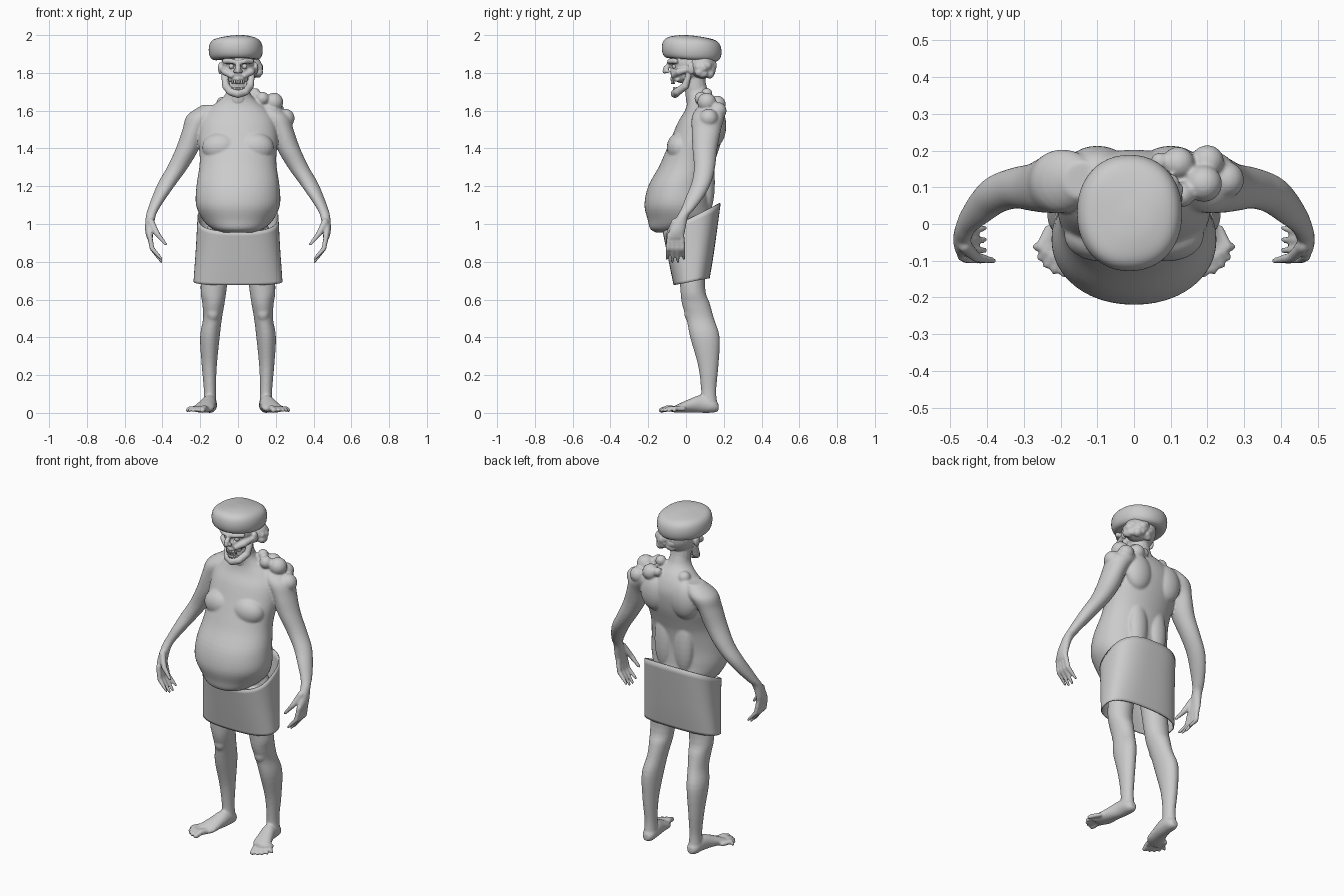
import bpy, bmesh, math, random
from mathutils import Vector, Matrix

random.seed(4)


def curve_pts(secs, sub):
    """Catmull-Rom interpolation of section tuples."""
    out = []
    n = len(secs)
    for i in range(n - 1):
        p0, p1, p2, p3 = (secs[max(0, min(n - 1, i + k))] for k in (-1, 0, 1, 2))
        for j in range(sub):
            t = j / sub
            out.append([0.5 * (2 * b + (c - a) * t + (2 * a - 5 * b + 4 * c - d) * t * t
                               + (3 * b - a - 3 * c + d) * t ** 3)
                        for a, b, c, d in zip(p0, p1, p2, p3)])
    return out + [list(secs[-1])]


def loft(bm, secs, axis='Z', s=1, n=2.0, sides=28, sub=4, cap=True):
    """Sections (x, y, z, half width, half depth[, tilt]); s=-1 mirrors in x."""
    rings = []
    for sec in curve_pts(secs, sub):
        c, (ra, rb) = Vector(sec[:3]), sec[3:5]
        tilt = sec[5] if len(sec) > 5 else 0
        ring = []
        for k in range(sides):
            a = 2 * math.pi * k / sides
            u = math.copysign(abs(math.cos(a)) ** (2 / n), math.cos(a)) * ra
            v = math.copysign(abs(math.sin(a)) ** (2 / n), math.sin(a)) * rb
            p = c + (Vector((u, v, tilt * v)) if axis == 'Z' else Vector((u, 0, v)))
            ring.append(bm.verts.new((p.x * s, p.y, p.z)))
        rings.append(ring)
    for a, b in zip(rings, rings[1:]):
        for k in range(sides):
            m = (k + 1) % sides
            bm.faces.new((a[k], a[m], b[m], b[k]))
    if cap:
        bm.faces.new(rings[0])
        bm.faces.new(rings[-1])


def ball(bm, c, r, s=1):
    r = r if isinstance(r, tuple) else (r, r, r)
    m = Matrix.Translation((c[0] * s, c[1], c[2])) @ Matrix.Diagonal((*r, 1))
    bmesh.ops.create_uvsphere(bm, u_segments=24, v_segments=14, radius=1, matrix=m)


def tube(bm, pts, radii, s=1):
    """Round rod through points, made of tapered pieces with ball joints."""
    for i, p in enumerate(pts):
        ball(bm, p, radii[i], s)
        if i:
            a, b = (Vector((q[0] * s, q[1], q[2])) for q in (pts[i - 1], p))
            rot = (b - a).to_track_quat('Z', 'Y').to_matrix().to_4x4()
            bmesh.ops.create_cone(bm, cap_ends=True, segments=16, radius1=radii[i - 1],
                                  radius2=radii[i], depth=(b - a).length,
                                  matrix=Matrix.Translation((a + b) / 2) @ rot)


def finish(name, bm, voxel=0, smooth=3):
    bmesh.ops.recalc_face_normals(bm, faces=bm.faces)
    me = bpy.data.meshes.new(name)
    bm.to_mesh(me)
    bm.free()
    me.shade_smooth()
    ob = bpy.data.objects.new(name, me)
    bpy.context.collection.objects.link(ob)
    if voxel:
        r = ob.modifiers.new('fuse', 'REMESH')
        r.mode, r.voxel_size, r.use_smooth_shade = 'VOXEL', voxel, True
        m = ob.modifiers.new('soften', 'SMOOTH')
        m.factor, m.iterations = 0.5, smooth
    return ob


# Body: torso with hanging belly
bm = bmesh.new()
loft(bm, [(0, -.10, .955, .08, .06), (0, -.07, .975, .135, .12), (0, -.03, 1.02, .185, .172),
          (0, -.042, 1.1, .222, .178), (0, -.034, 1.2, .22, .166), (0, 0, 1.3, .205, .145),
          (0, .022, 1.36, .203, .14), (0, .055, 1.45, .21, .135), (0, .08, 1.54, .2, .122),
          (0, .092, 1.6, .165, .098), (0, .085, 1.65, .105, .078), (0, .06, 1.7, .06, .06),
          (0, .04, 1.8, .05, .05)], sides=48, n=2.1)
ball(bm, (0, .04, .95), (.17, .10, .12))
for s in (1, -1):
    # Chest, shoulder blades, back muscles
    ball(bm, (.09, -.032, 1.405), (.1, .07, .08), s)
    ball(bm, (.1, .155, 1.52), (.085, .058, .11), s)
    ball(bm, (.065, .11, 1.22), (.06, .043, .17), s)
    # Arm down to the palm
    loft(bm, [(.14, .12, 1.63, .05, .05), (.19, .118, 1.575, .08, .085), (.232, .108, 1.5, .062, .078),
              (.267, .1, 1.4, .062, .066), (.32, .098, 1.3, .056, .056), (.372, .082, 1.22, .05, .052),
              (.412, .05, 1.15, .04, .048), (.448, .01, 1.08, .03, .036), (.462, -.018, 1.04, .026, .031),
              (.47, -.045, .97, .022, .042), (.467, -.055, .925, .016, .044)], s=s)
    # Fingers and thumb
    for k in range(4):
        y0, y1 = -.022 - .022 * k, -.012 - .03 * k
        end = .815 if k in (0, 3) else .8
        tube(bm, [(.468, y0, .94), (.455, (y0 + y1) / 2, .87), (.405, y1, end)], [.014, .013, .008], s)
    tube(bm, [(.46, -.06, 1.01), (.43, -.09, .95), (.383, -.1, .893)], [.019, .015, .009], s)
    # Leg
    loft(bm, [(.1, .03, .95, .08, .08), (.128, .035, .67, .07, .066), (.13, .052, .58, .059, .074),
              (.135, .075, .5, .05, .073), (.149, .1, .4, .052, .078), (.152, .118, .25, .04, .054),
              (.149, .12, .12, .032, .04), (.149, .122, .04, .036, .045)], s=s)
    ball(bm, (.133, .018, .53), (.033, .028, .045), s)
    # Foot and toes
    loft(bm, [(.148, .172, .03, .018, .02), (.148, .145, .037, .036, .036), (.153, .08, .047, .04, .047),
              (.167, .02, .038, .047, .036), (.185, -.04, .024, .056, .023),
              (.2, -.07, .017, .046, .014)], axis='Y', s=s)
    for k, (tx, ty) in enumerate([(.188, -.132), (.217, -.127), (.238, -.112), (.256, -.09), (.268, -.062)]):
        r = .017 if k == 0 else .0125
        tube(bm, [(.165 + .017 * k, -.05 + .009 * k, .02), ((.165 + .017 * k + tx) / 2 + .004, ty / 2 - .03, .024),
                  (tx, ty, .014)], [r, r, r * .85], s)
# Lumpy growths on one shoulder
for c, r in [((.19, .11, 1.645), .05), ((.12, .165, 1.635), .045), ((.2, .17, 1.6), .045), ((.13, .08, 1.665), .035),
             ((.25, .12, 1.56), .05), ((.09, .11, 1.69), .03), ((.07, .17, 1.65), .025), ((-.08, .13, 1.64), .035)]:
    ball(bm, c, r)
finish('body', bm, .0065, 5)

# Wrapped skirt
bm = bmesh.new()
loft(bm, [(0, .03, .695, .232, .092, .2), (0, .03, .78, .226, .108, .25), (0, .03, .88, .219, .125, .35),
          (0, .03, 1.035, .211, .15, .5)], n=2.7, sides=64, cap=False)
skirt = finish('skirt', bm)
sol = skirt.modifiers.new('thickness', 'SOLIDIFY')
sol.thickness, sol.offset = .007, 0

# Head: gaunt skull with cheekbones, hooked nose and jaw
bm = bmesh.new()
ball(bm, (0, .035, 1.85), (.085, .115, .1))
ball(bm, (0, -.015, 1.805), (.062, .068, .06))
tube(bm, [(0, .06, 1.66), (0, .04, 1.8)], [.06, .055])
tube(bm, [(0, -.082, 1.852), (0, -.105, 1.825), (0, -.113, 1.808)], [.011, .015, .012])
for s in (1, -1):
    tube(bm, [(.085, .02, 1.82), (.068, -.04, 1.805), (.035, -.068, 1.785)], [.014, .019, .014], s)
    tube(bm, [(.07, -.055, 1.862), (.035, -.085, 1.862), (.005, -.088, 1.855)], [.014, .014, .012], s)
    ball(bm, (.014, -.098, 1.808), .011, s)
    tube(bm, [(.074, .015, 1.79), (.064, -.005, 1.73), (.038, -.045, 1.7), (0, -.058, 1.69)],
         [.015, .02, .021, .023], s)
    tube(bm, [(.04, -.045, 1.765), (0, -.07, 1.768)], [.013, .014], s)
    ball(bm, (.094, .03, 1.825), (.012, .022, .032), s)
head = finish('head', bm, .005, 2)

# Eye sockets carved out
bm = bmesh.new()
for s in (1, -1):
    ball(bm, (.036, -.084, 1.834), (.021, .032, .016), s)
cutter = finish('socket_cutter', bm)
cutter.hide_render = True
cutter.hide_set(True)
cut = head.modifiers.new('sockets', 'BOOLEAN')
cut.operation, cut.object = 'DIFFERENCE', cutter

bm = bmesh.new()
for s in (1, -1):
    ball(bm, (.035, -.06, 1.834), .014, s)
finish('eyes', bm)

# Teeth
bm = bmesh.new()
for x in (-.03, -.018, -.006, .006, .018, .03):
    y = -.076 + 16 * x * x
    for z, h in ((1.752, .022), (1.717, .018)):
        bmesh.ops.create_cube(bm, size=1, matrix=Matrix.Translation((x, y + (.012 if z < 1.74 else 0), z))
                              @ Matrix.Diagonal((.0095, .009, h, 1)))
finish('teeth', bm)

# Tufted hair gathered at one side and the back
bm = bmesh.new()
ball(bm, (.045, .085, 1.835), (.082, .07, .065))
for i in range(26):
    a, t = random.uniform(-.5, 2.6), random.uniform(-.6, .5)
    q = math.sqrt(1 - t * t)
    ball(bm, (.045 + .072 * q * math.cos(a), .085 + .056 * q * math.sin(a), 1.825 + .06 * t),
         random.uniform(.016, .026))
finish('hair', bm, .006, 3)

# Flat cap
bm = bmesh.new()
secs = [(1.885, .4), (1.872, .62), (1.872, .84), (1.89, .96), (1.925, 1), (1.96, .95), (1.981, .8),
        (1.991, .5), (1.994, .2), (1.995, .02)]
loft(bm, [(-.012, .03, z, .143 * r, .158 * r, -.06) for z, r in secs], sides=48, n=2.15)
for v in bm.verts:  # soft dents
    v.co.z += .004 * math.sin(22 * v.co.x + 1) * math.cos(18 * v.co.y)
top = max(v.co.z for v in bm.verts)
bmesh.ops.translate(bm, verts=bm.verts, vec=(0, 0, 2 - top))
finish('cap', bm)
